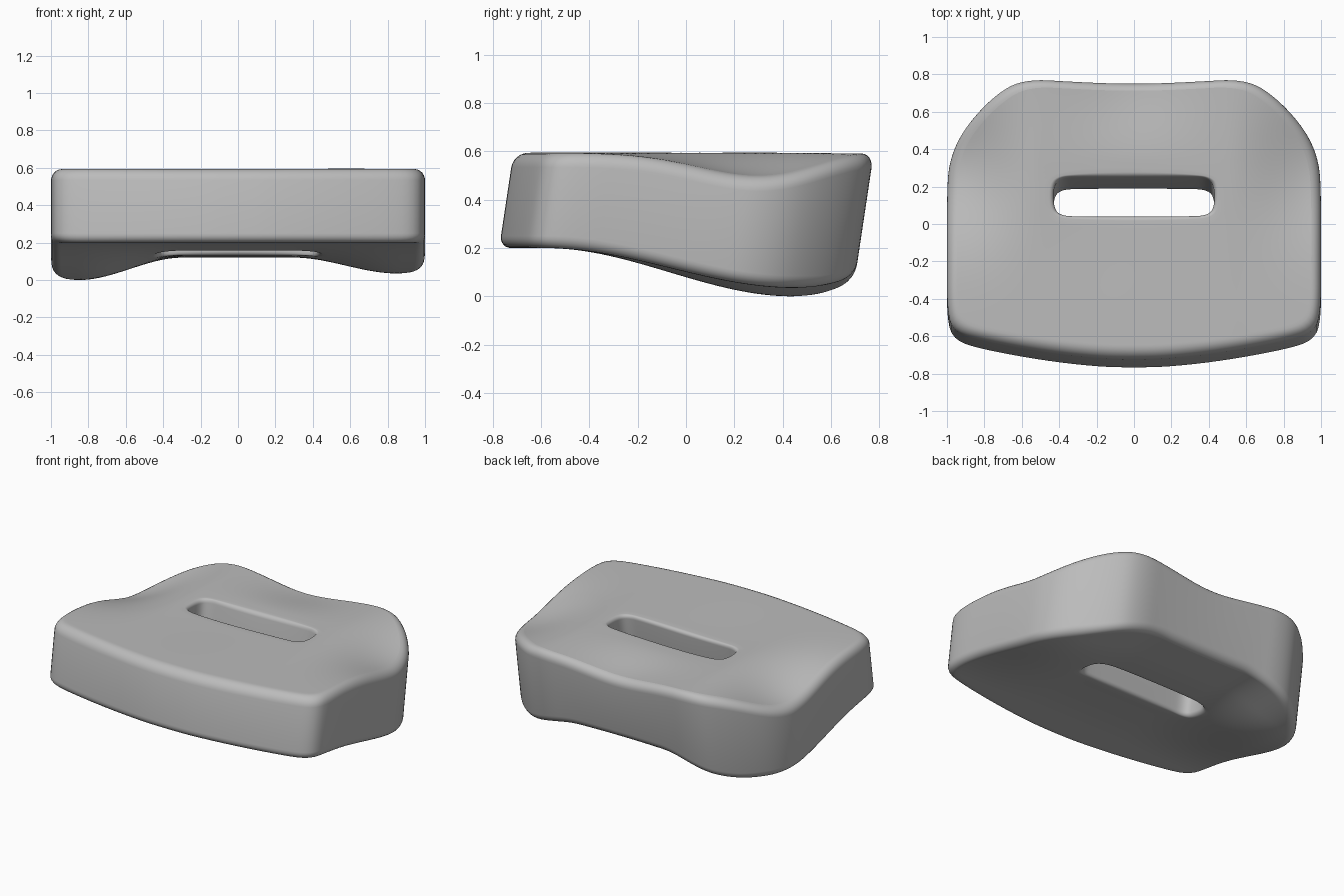
import bpy, bmesh, math
from mathutils import Vector

cube = bpy.data.objects.get("Cube")
if cube:
    bpy.data.objects.remove(cube, do_unlink=True)

SEGMENTS = 192
LEAN = 0.15


def smooth(v, a, b):
    t = min(max((v - a) / (b - a), 0), 1)
    return t * t * (3 - 2 * t)


def bump(v, centre, width):
    return math.exp(-((v - centre) / width) ** 2)


# Mirror half an outline, round it by corner cutting, resample evenly
def closed_outline(half, rounds):
    pts = [Vector(p) for p in half]
    pts += [Vector((-p.x, p.y)) for p in reversed(pts) if p.x > 0]
    for _ in range(rounds):
        cut = []
        for i, p in enumerate(pts):
            q = pts[(i + 1) % len(pts)]
            cut += [p.lerp(q, 0.25), p.lerp(q, 0.75)]
        pts = cut
    # Start on the centre line at the back
    start = min((i for i, p in enumerate(pts) if p.y > 0.15),
                key=lambda i: abs(pts[i].x))
    pts = pts[start:] + pts[:start + 1]
    lengths = [(b - a).length for a, b in zip(pts, pts[1:])]
    step = sum(lengths) / SEGMENTS
    out, i, done = [], 0, 0.0
    for k in range(SEGMENTS):
        while i < len(lengths) - 1 and done + lengths[i] < k * step:
            done += lengths[i]
            i += 1
        out.append(pts[i].lerp(pts[i + 1], (k * step - done) / max(lengths[i], 1e-9)))
    return out


outer = closed_outline([(0, .735), (.3, .74), (.6, .755), (.76, .66), (.92, .49),
                        (.99, .33), (1, .15), (1, -.2), (1, -.5), (.96, -.6),
                        (.82, -.645), (.5, -.705), (.2, -.74), (0, -.745)], 3)
slot = closed_outline([(0, .225), (.3, .225), (.39, .22), (.43, .18), (.43, .06),
                       (.39, .02), (.3, .015), (0, .015)], 3)


# Seat surface: sides sag towards the back, with a shallow dip at the back centre
def top_height(x, y):
    side = smooth(abs(x), .5, 1) * bump(y, .3, .38) * (.1 if x > 0 else .14)
    dip = .045 * bump(x, 0, .32) * smooth(y, .3, .75)
    return .595 - side - dip - .01 * bump(x, -.2, .4) * bump(y, 0, .5)


# Underside: level at the front, falling to two lobes at the back
def bottom_height(x, y):
    lobe = smooth(abs(x), .3, .85) * (.085 if x > 0 else .12)
    return .2 - smooth(y, -.55, .5) * (.08 + lobe)


# Closed cross-section: (blend from rim to slot, inset from rim, face, drop)
section = []
STEPS = 6


def corner(blend, sign, radius, top, outward):
    arc = []
    for k in range(STEPS + 1):
        a = math.pi / 2 * k / STEPS
        arc.append((blend, sign * radius * (1 - math.sin(a)), top,
                    radius * (1 - math.cos(a))))
    return arc if outward else arc[::-1]


FILL = 22
section += corner(0, 1, .06, True, True)
section += corner(0, 1, .05, False, False)
section += [(k / FILL, 0, False, 0) for k in range(2, FILL - 1)]
section += corner(1, -1, .025, False, True)
section += corner(1, -1, .025, True, False)
section += [(k / FILL, 0, True, 0) for k in range(FILL - 2, 1, -1)]

bm = bmesh.new()
rings = []
for blend, inset, is_top, drop in section:
    ring = []
    for o, s in zip(outer, slot):
        p = o.lerp(s, blend) + (s - o).normalized() * inset
        z = top_height(p.x, p.y) - drop if is_top else bottom_height(p.x, p.y) + drop
        ring.append(bm.verts.new((p.x, p.y + LEAN * (z - .4), z)))
    rings.append(ring)
for a, b in zip(rings, rings[1:] + rings[:1]):
    for i in range(SEGMENTS):
        j = (i + 1) % SEGMENTS
        bm.faces.new((a[i], a[j], b[j], b[i]))
bmesh.ops.recalc_face_normals(bm, faces=bm.faces)

mesh = bpy.data.meshes.new("seat_pad")
bm.to_mesh(mesh)
bm.free()
seat = bpy.data.objects.new("seat_pad", mesh)
bpy.context.collection.objects.link(seat)

# Plain grey finish
grey = bpy.data.materials.new("plain_grey")
grey.use_nodes = True
colour = (.5, .5, .5, 1)
grey.diffuse_color = colour
grey.node_tree.nodes["Principled BSDF"].inputs["Base Color"].default_value = colour
mesh.materials.append(grey)

bpy.context.view_layer.objects.active = seat
seat.select_set(True)
bpy.ops.object.shade_smooth_by_angle(angle=math.radians(40))
